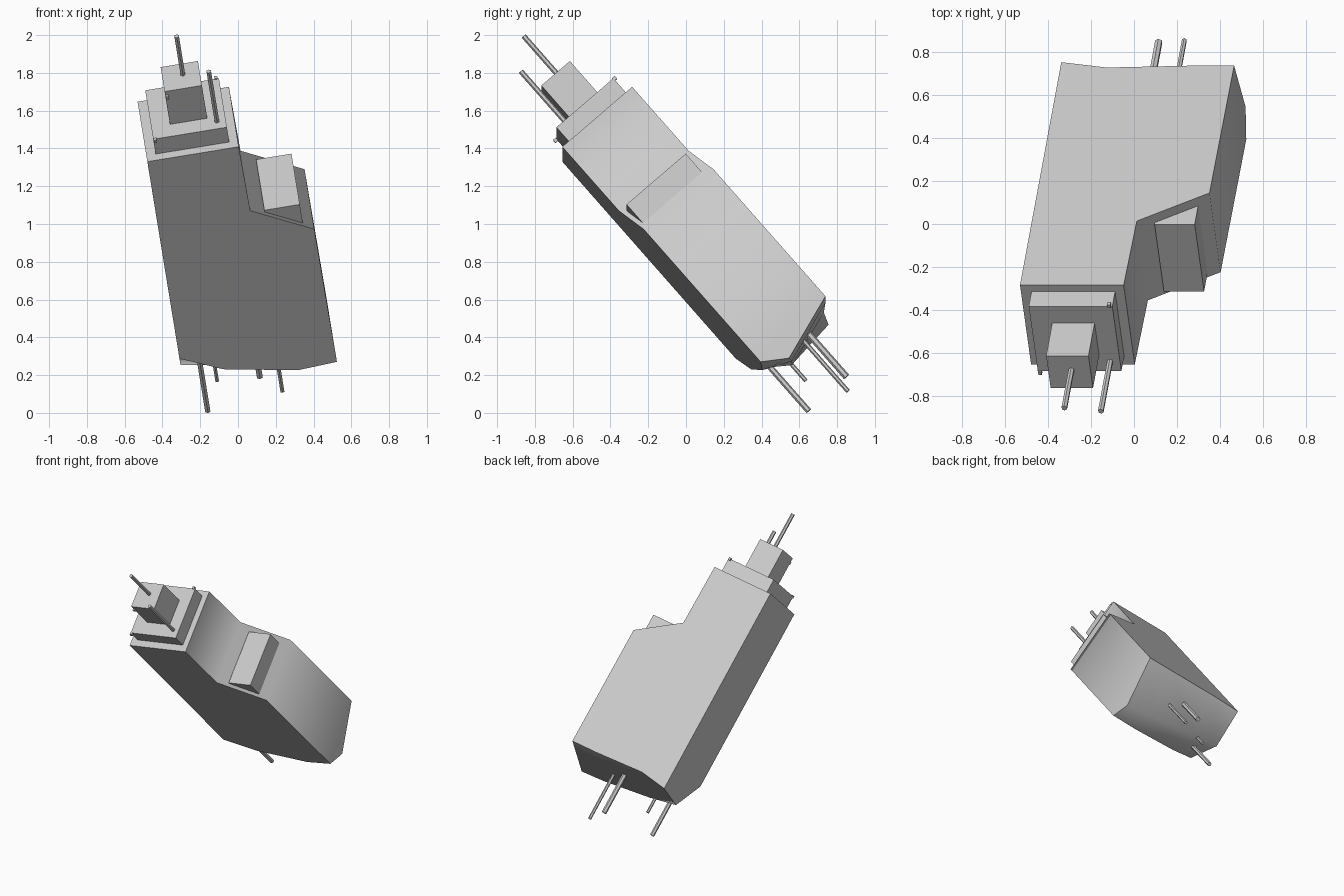
import bpy, bmesh, math
from mathutils import Matrix, Vector

cube = bpy.data.objects.get("Cube")
if cube:
    bpy.data.objects.remove(cube, do_unlink=True)

# Tilted part frame: x = width, y = depth, z = length
wide = Vector((0.987, 0, 0.161)).normalized()
deep = Vector((-0.105, 0.755, 0.648))
deep = (deep - wide * deep.dot(wide)).normalized()
FRAME = Matrix((wide, deep, wide.cross(deep))).transposed().to_4x4()
FRAME.translation = (-0.48, -0.655, 1.33)

grey = bpy.data.materials.new("light grey")
grey.use_nodes = True
grey.diffuse_color = (0.6, 0.6, 0.6, 1)
grey.node_tree.nodes["Principled BSDF"].inputs["Base Color"].default_value = (0.6, 0.6, 0.6, 1)


def finish(name, bm, limit=30):
    """Turn a bmesh into an object, smooth below the angle limit."""
    bmesh.ops.recalc_face_normals(bm, faces=bm.faces)
    for f in bm.faces:
        f.smooth = True
    for e in bm.edges:
        on_front = all(abs(v.co.y) < 0.001 for v in e.verts)
        e.smooth = e.calc_face_angle(3) < math.radians(limit) and not on_front
    mesh = bpy.data.meshes.new(name)
    bm.to_mesh(mesh)
    bm.free()
    mesh.materials.append(grey)
    ob = bpy.data.objects.new(name, mesh)
    ob.matrix_world = FRAME
    bpy.context.collection.objects.link(ob)
    return ob


def prism(name, outline, y0, y1):
    """Extrude a width/length outline through the depth."""
    bm = bmesh.new()
    face = bm.faces.new([bm.verts.new((x, y0, z)) for x, z in outline])
    ext = bmesh.ops.extrude_face_region(bm, geom=[face])["geom"]
    moved = [v for v in ext if isinstance(v, bmesh.types.BMVert)]
    bmesh.ops.translate(bm, verts=moved, vec=(0, y1 - y0, 0))
    return finish(name, bm)


def box(name, x0, x1, y0, y1, z0, z1):
    return prism(name, [(x0, z0), (x1, z0), (x1, z1), (x0, z1)], y0, y1)


def pin(name, x, y, z0, z1, r):
    bm = bmesh.new()
    bmesh.ops.create_cone(bm, cap_ends=True, segments=6, radius1=r, radius2=r,
                          depth=z1 - z0, matrix=Matrix.Translation((x, y, (z0 + z1) / 2)))
    return finish(name, bm)


# Main body: stepped profile with a bulging, faceted lower end
D = 0.49
bm = bmesh.new()
step = [(0, 0), (0.49, 0), (0.496, -0.456), (0.815, -0.656)]
front = [bm.verts.new((x, 0, z)) for x, z in step]
back = [bm.verts.new((x, D, z)) for x, z in step]
stations = [0, 0.22, 0.61, 0.82]
ends = [((0, 0, 0, 0), (-1.40, -1.523, -1.614, -1.60)),
        ((0.2, 0.18, 0.15, 0.127), (-1.62, -1.65, -1.68, -1.684)),
        ((D, D, D, D), (-1.585, -1.547, -1.56, -1.56))]
rows = [[bm.verts.new(p) for p in zip(stations, ys, zs)] for ys, zs in ends]
bm.faces.new(front + rows[0][::-1])
bm.faces.new(back + rows[2][::-1])
for i in range(3):
    bm.faces.new((front[i], front[i + 1], back[i + 1], back[i]))
    for a, b in zip(rows, rows[1:]):
        bm.faces.new((a[i], a[i + 1], b[i + 1], b[i]))
for i in (0, 3):
    bm.faces.new([front[i], back[i]] + [r[i] for r in reversed(rows)])
finish("body", bm, 60)

# Stacked blocks on the upper end and wedge on the step
box("collar", 0.05, 0.445, 0.05, 0.45, -0.01, 0.105)
box("top_block", 0.15, 0.35, 0.147, 0.347, 0.1, 0.338)
prism("side_wedge", [(0.57, -0.49), (0.76, -0.49), (0.76, -0.625), (0.57, -0.506)], 0.025, 0.44)

# Small corner nubs
for i, (x, y, z) in enumerate([(0.06, 0.042, 0.1), (0.43, 0.455, 0.1), (0.16, 0.142, 0.3)]):
    box(f"corner_nub_{i + 1}", x - 0.008, x + 0.008, y - 0.01, y + 0.01, z - 0.008, z + 0.012)

# Pins at both ends
pin("upper_pin_centre", 0.26, 0.26, 0.33, 0.61, 0.014)
pin("upper_pin_side", 0.398, 0.11, 0.1, 0.46, 0.014)
lower = [(0.103, 0.096, -1.878, 0.016), (0.178, 0.183, -1.755, 0.011),
         (0.404, 0.335, -1.908, 0.018), (0.51, 0.279, -1.985, 0.012)]
for i, (x, y, tip, r) in enumerate(lower):
    pin(f"lower_pin_{i + 1}", x, y, tip, -1.5, r)
